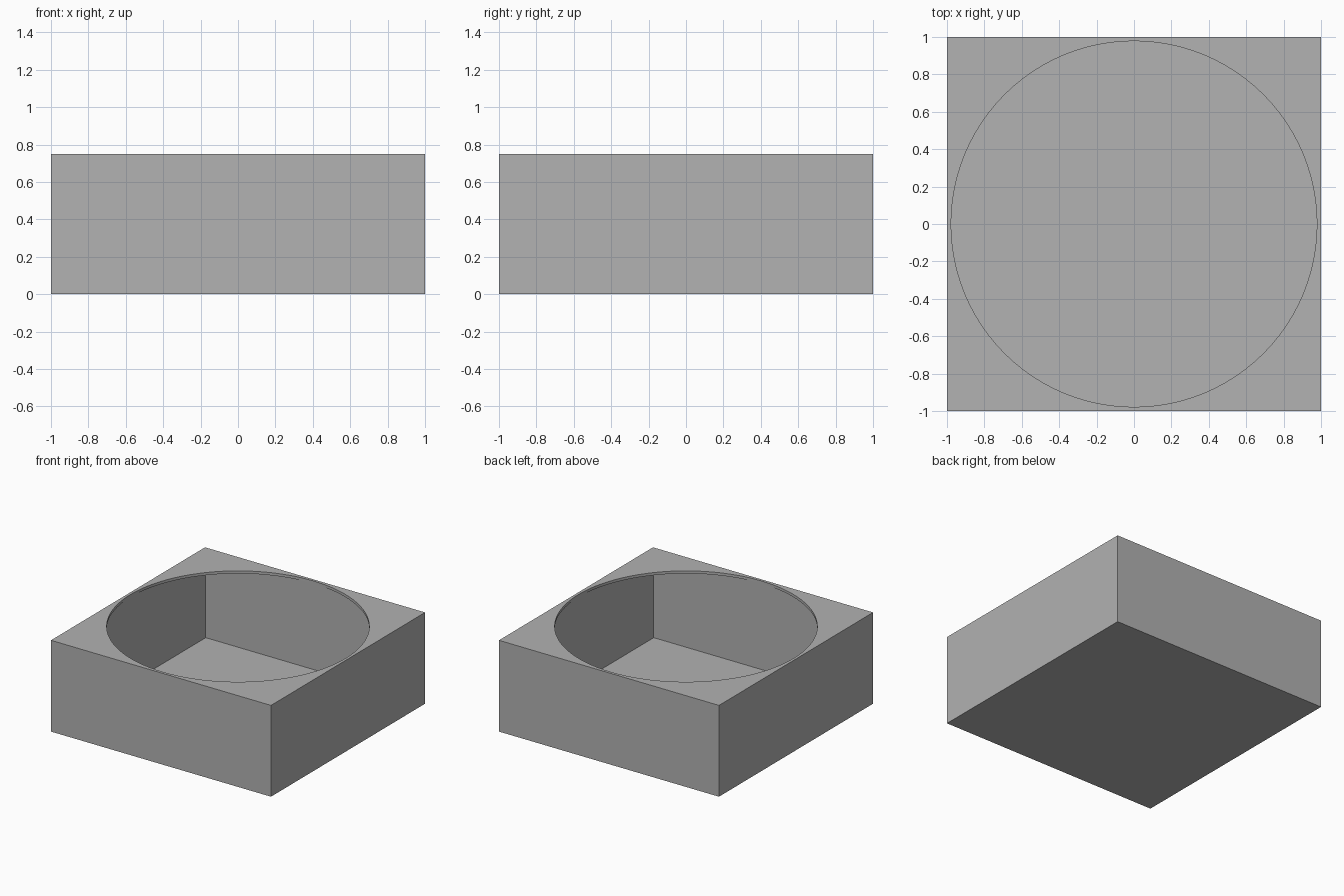
import bpy, bmesh, math

if "Cube" in bpy.data.objects:
    bpy.data.objects.remove(bpy.data.objects["Cube"])

N = 96             # hole segments (multiple of 8, so the corners are hit)
HEIGHT = 0.75
WALL = 0.022       # wall, floor and lid thickness
INNER = 1 - WALL   # half width of the cavity, also the hole radius


def ring(bm, size, z, square):
    """Loop of N vertices on a circle or on a square of the same half width."""
    loop = []
    for i in range(N):
        a = 2 * math.pi * i / N
        c, s = math.cos(a), math.sin(a)
        k = size / max(abs(c), abs(s)) if square else size
        loop.append(bm.verts.new((c * k, s * k, z)))
    return loop


# Hollow square box with a round opening in its lid
bm = bmesh.new()
loops = [
    ring(bm, 1, 0, True),                          # outer base
    ring(bm, 1, HEIGHT, True),                     # outer top
    ring(bm, INNER, HEIGHT, False),                # hole, top edge
    ring(bm, INNER, HEIGHT - WALL, False),         # hole, lower edge
    ring(bm, INNER, HEIGHT - WALL, True),          # cavity top
    ring(bm, INNER, WALL, True),                   # cavity floor
]
for low, high in zip(loops, loops[1:]):
    for i in range(N):
        j = (i + 1) % N
        bm.faces.new((low[i], low[j], high[j], high[i]))
bm.faces.new(loops[0][::-1])
bm.faces.new(loops[-1])
# The hole touches the cavity walls at four points
bmesh.ops.remove_doubles(bm, verts=bm.verts[:], dist=1e-5)
bmesh.ops.recalc_face_normals(bm, faces=bm.faces[:])

mesh = bpy.data.meshes.new("open_box")
bm.to_mesh(mesh)
bm.free()
box = bpy.data.objects.new("open_box", mesh)
bpy.context.collection.objects.link(box)

grey = bpy.data.materials.new("light grey")
grey.diffuse_color = (0.445, 0.445, 0.445, 1)
grey.use_nodes = True
grey.node_tree.nodes["Principled BSDF"].inputs["Base Color"].default_value = grey.diffuse_color
mesh.materials.append(grey)

bpy.context.view_layer.objects.active = box
box.select_set(True)
bpy.ops.object.shade_smooth_by_angle(angle=math.radians(30))
